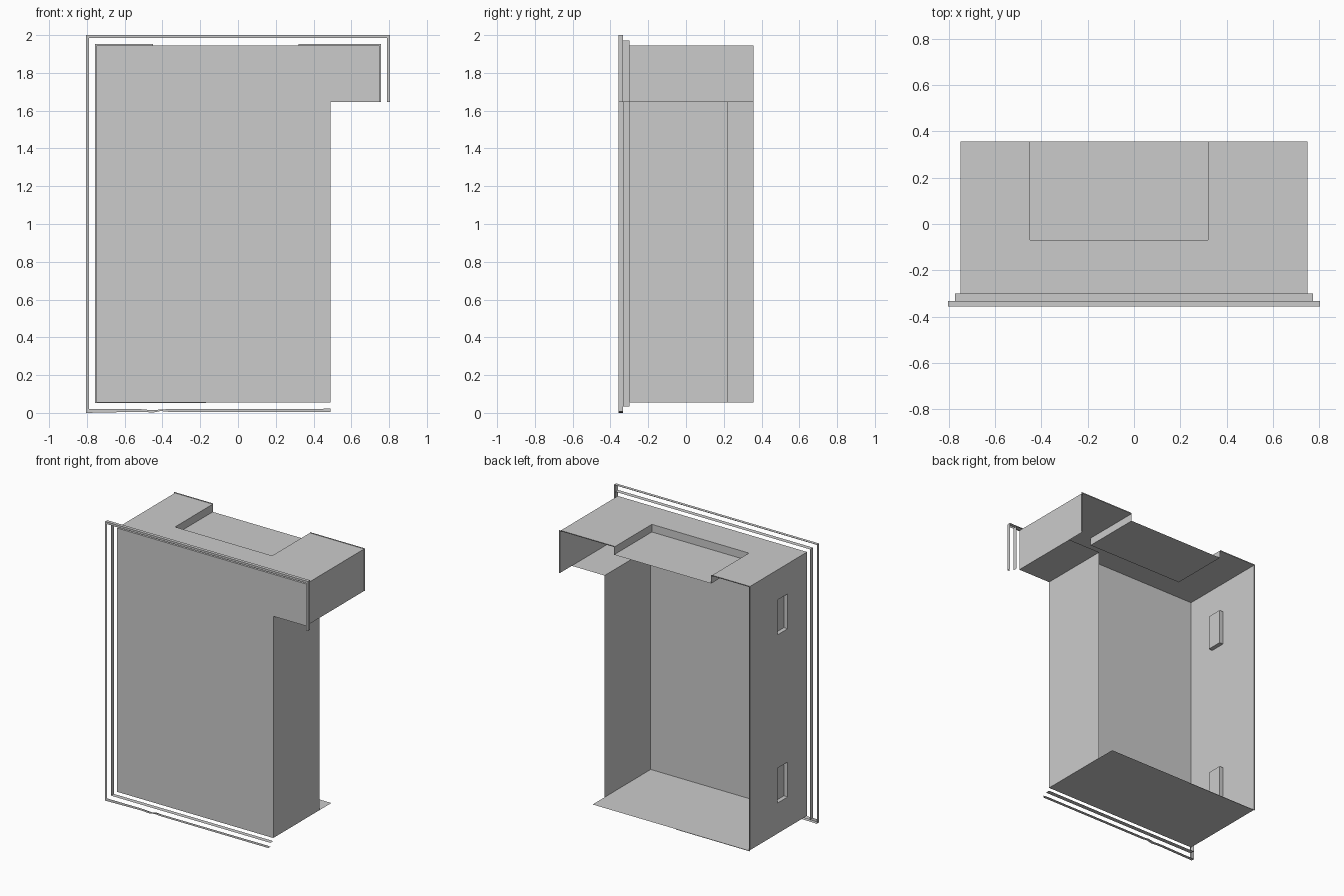
import bpy

if "Cube" in bpy.data.objects:
    bpy.data.objects.remove(bpy.data.objects["Cube"])

XB, ZB, ZT = 0.75, 0.056, 1.946      # cabinet side, bottom, top
YF, YN, YK = -0.30, 0.222, 0.357     # front panel, inner wall end, back edge
CX, CZ = 0.49, 1.645                 # lower right cut-out


def make(name, faces):
    """Build an open-surface object from a list of polygons."""
    verts, index, polys = [], {}, []
    for face in faces:
        ids = []
        for p in face:
            key = tuple(round(c, 4) for c in p)
            if key not in index:
                index[key] = len(verts)
                verts.append(key)
            ids.append(index[key])
        polys.append(ids)
    me = bpy.data.meshes.new(name)
    me.from_pydata(verts, [], polys)
    me.update()
    ob = bpy.data.objects.new(name, me)
    bpy.context.collection.objects.link(ob)
    return ob


def sweep(path, y0, y1):
    """Walls following an xz path from y0 to y1."""
    return [[(a[0], y0, a[1]), (b[0], y0, b[1]), (b[0], y1, b[1]), (a[0], y1, a[1])]
            for a, b in zip(path, path[1:])]


def band(outer, inner, y):
    """Flat strip in the xz plane between two paths."""
    return [[(p[0], y, p[1]) for p in (outer[i], inner[i], inner[i + 1], outer[i + 1])]
            for i in range(len(outer) - 1)]


def recessed_sheet(us, vs, cells, depth, place):
    """Grid sheet with sunken cells; no wall where a cell meets the border."""
    faces = []
    for i in range(len(us) - 1):
        for j in range(len(vs) - 1):
            u0, u1, v0, v1 = us[i], us[i + 1], vs[j], vs[j + 1]
            ring = [(u0, v0), (u1, v0), (u1, v1), (u0, v1)]
            sunk = (i, j) in cells
            faces.append([place(u, v, depth if sunk else 0) for u, v in ring])
            if not sunk:
                continue
            border = [j == 0, i == len(us) - 2, j == len(vs) - 2, i == 0]
            for k in range(4):
                if not border[k]:
                    a, b = ring[k], ring[(k + 1) % 4]
                    faces.append([place(*a, 0), place(*b, 0), place(*b, depth), place(*a, depth)])
    return faces


def frame_path(x, z0, z1):
    """Frame line: bottom cut end, left side, top, short right drop."""
    return [(CX, z0), (-x, z0), (-x, z1), (x, z1), (x, CZ)]


# Front panel, L-shaped
make("front_panel", [
    [(x, YF, z) for x, z in ((-XB, ZB), (CX, ZB), (CX, CZ), (-XB, CZ))],
    [(x, YF, z) for x, z in ((-XB, CZ), (CX, CZ), (XB, CZ), (XB, ZT), (-XB, ZT))]])

# Walls around the cut-out, bottom and upper right side
make("inner_wall", sweep([(CX, ZB), (CX, CZ), (XB, CZ)], YF, YN))
make("bottom_panel", sweep([(-XB, ZB), (CX, ZB)], YF, YK))
make("right_panel", sweep([(XB, CZ), (XB, ZT)], YF, YK))

# Top with a tray recess open to the back
make("top_panel", recessed_sheet(
    [-XB, -0.45, 0.32, XB], [YF, -0.07, YK], {(1, 1)}, 0.055,
    lambda u, v, d: (u, v, ZT - d)))

# Left side with two hand niches
make("left_panel", recessed_sheet(
    [YK, 0.033, -0.08, YF], [ZB, 0.275, 0.525, 1.48, 1.73, ZT], {(1, 1), (1, 3)}, 0.03,
    lambda u, v, d: (-XB + d, u, v)))

# Thin lip around the back edge
L = 0.006
lip = band([(-0.17, ZB - L / 2), (-XB - L, ZB - L / 2), (-XB - L, ZT + L), (-0.45, ZT + L)],
           [(-0.17, ZB), (-XB, ZB), (-XB, ZT), (-0.45, ZT)], YK)
lip += band([(0.32, ZT + L), (XB + L, ZT + L), (XB + L, CZ)],
            [(0.32, ZT), (XB, ZT), (XB, CZ)], YK)
make("back_lip", lip)

# Outer front frame: front band and outer rim, with a small dent below
outer = [(CX, 0.006), (-0.37, 0.006), (-0.41, 0.01), (-0.45, 0.002), (-0.52, 0.006)]
inner = [(CX, 0.022), (-0.37, 0.02), (-0.41, 0.018), (-0.45, 0.014), (-0.52, 0.02)]
outer += frame_path(0.804, 0.0, 2.0)[1:]
inner += frame_path(0.788, 0.02, 1.985)[1:]
make("outer_frame", band(outer, inner, -0.357) + sweep(outer, -0.357, -0.333))

# Inner frame rim behind it
make("inner_frame", sweep(frame_path(0.774, 0.034, 1.971), -0.333, YF))
